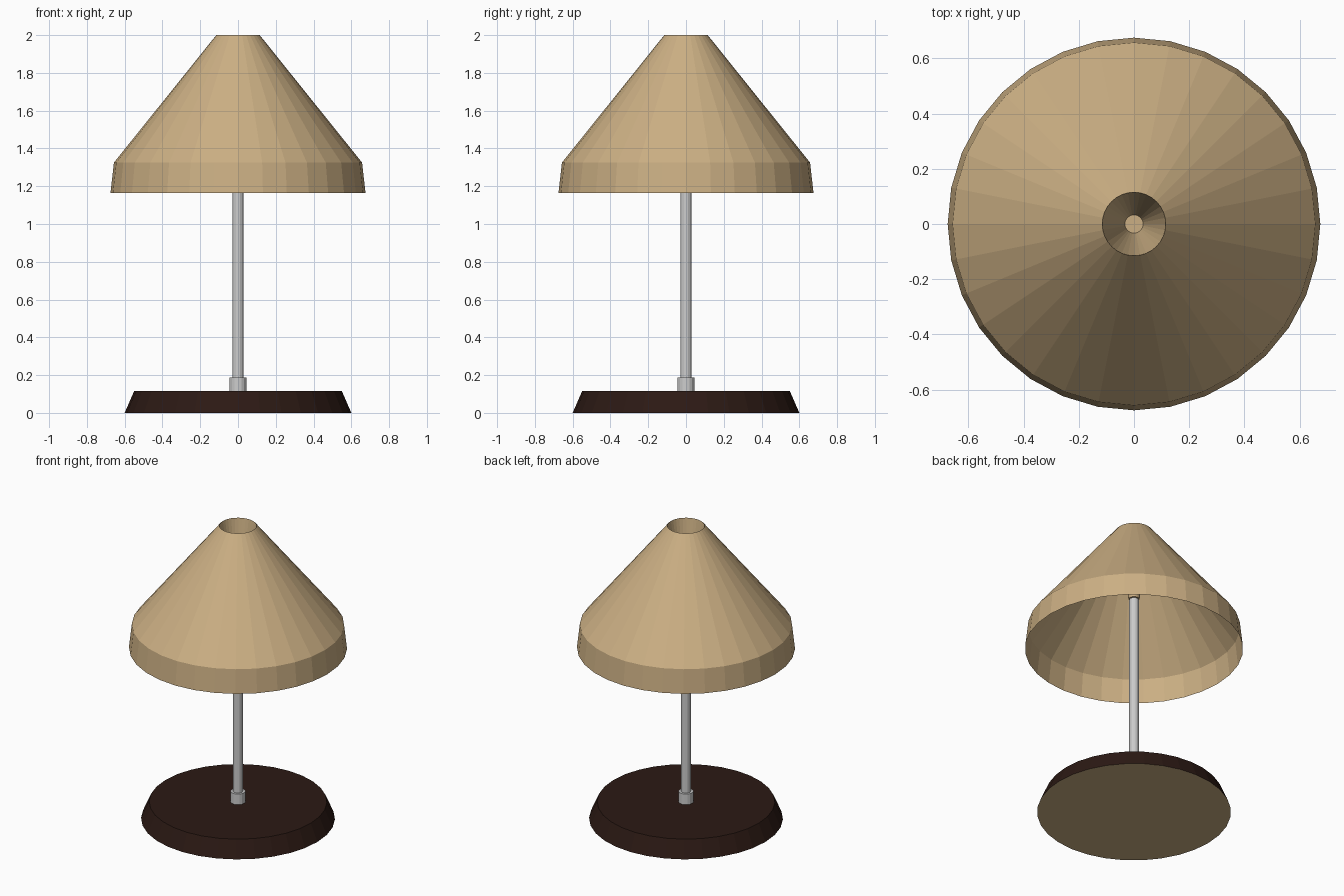
import bpy, math

if "Cube" in bpy.data.objects:
    bpy.data.objects.remove(bpy.data.objects["Cube"])


def material(name, rgb):
    m = bpy.data.materials.new(name)
    m.diffuse_color = (*rgb, 1.0)
    m.use_nodes = True
    m.node_tree.nodes["Principled BSDF"].inputs["Base Color"].default_value = m.diffuse_color
    return m


def lathe(name, profile, sides, mats=(), cap_start=False, cap_end=False):
    """Revolve (radius, z) points about z; optional flat end caps."""
    verts = [(r * math.cos(2 * math.pi * i / sides),
              r * math.sin(2 * math.pi * i / sides), z)
             for r, z in profile for i in range(sides)]
    faces = []
    for ring in range(len(profile) - 1):
        a, b = ring * sides, (ring + 1) * sides
        for i in range(sides):
            j = (i + 1) % sides
            faces.append((a + i, a + j, b + j, b + i))
    if cap_end:
        faces.append(tuple(range(len(verts) - sides, len(verts))))
    if cap_start:
        faces.append(tuple(reversed(range(sides))))
    mesh = bpy.data.meshes.new(name)
    mesh.from_pydata(verts, [], faces)
    for m in mats:
        mesh.materials.append(m)
    obj = bpy.data.objects.new(name, mesh)
    bpy.context.collection.objects.link(obj)
    return obj


tan = material("tan_fabric", (0.60, 0.43, 0.23))
dark = material("dark_wood", (0.025, 0.010, 0.007))

# Tapered base with a tan pad on its underside (last face is the bottom cap)
base = lathe("base", [(0.60, 0.0), (0.55, 0.115)], 32, (dark, tan), True, True)
base.data.polygons[-1].material_index = 1

# Collar and stem
lathe("collar", [(0.046, 0.11), (0.046, 0.187)], 16, (), True, True)
lathe("stem", [(0.03, 0.11), (0.03, 1.515)], 16, (), True, True)

# Thin shade: rim band, cone, then the inner funnel that sits on the stem
lathe("shade", [(0.675, 1.165), (0.657, 1.325), (0.115, 2.0), (0.033, 1.52)],
      32, (tan,), cap_end=True)
